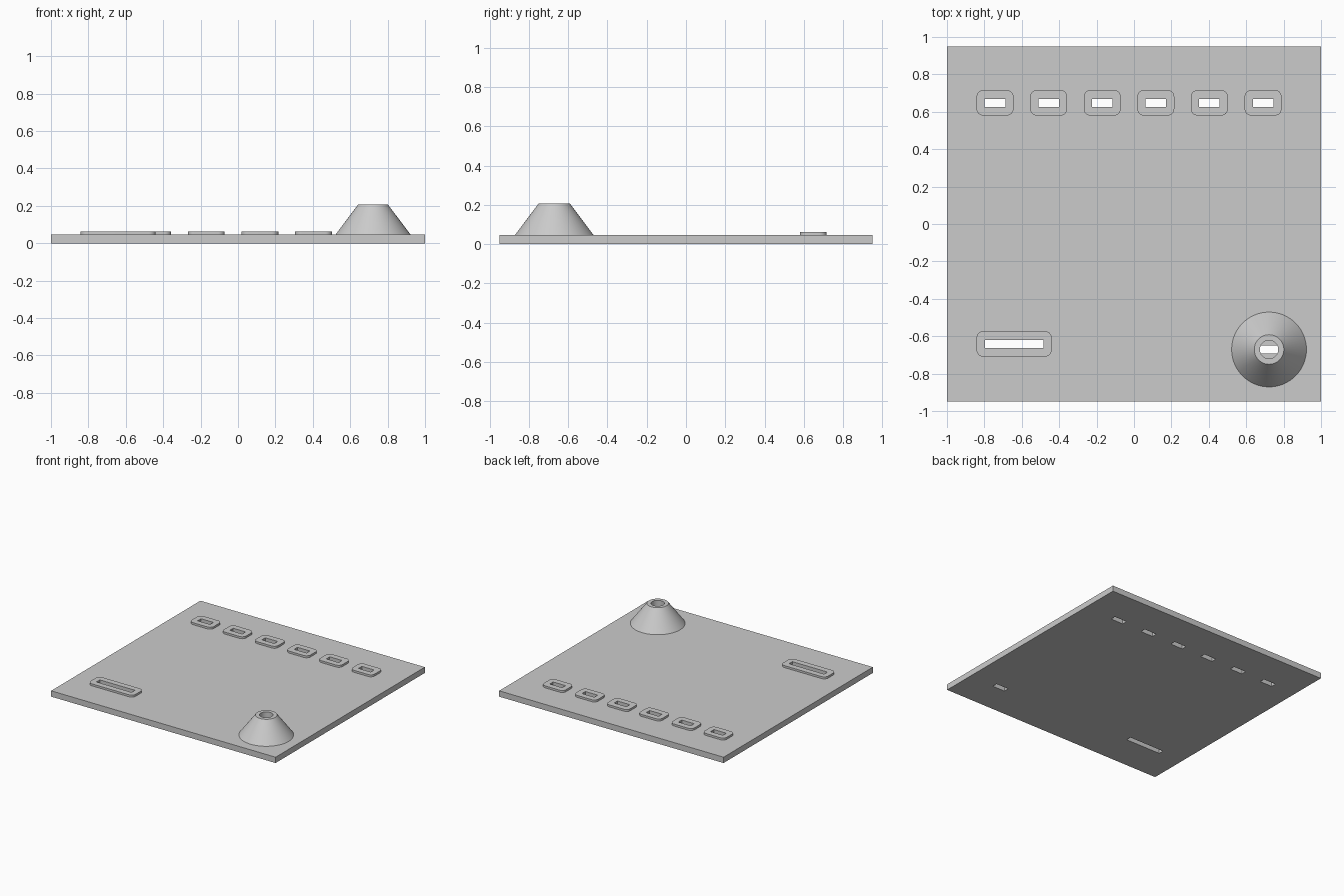
import bpy, bmesh, math

if "Cube" in bpy.data.objects:
    bpy.data.objects.remove(bpy.data.objects["Cube"], do_unlink=True)

grey = bpy.data.materials.new("light_grey")
grey.use_nodes = True
grey.diffuse_color = (0.6, 0.6, 0.6, 1)
grey.node_tree.nodes["Principled BSDF"].inputs["Base Color"].default_value = (0.6, 0.6, 0.6, 1)

PLATE_TOP, PAD_TOP = 0.047, 0.063
SLOT_H, PAD_H = 0.043, 0.136


def rectangle(cx, cy, w, h, radius=0, steps=8):
    """Outline of a rectangle, with rounded corners if radius is set."""
    points = []
    for i, (sx, sy) in enumerate([(1, 1), (-1, 1), (-1, -1), (1, -1)]):
        x, y = cx + sx * (w / 2 - radius), cy + sy * (h / 2 - radius)
        if not radius:
            points.append((x, y))
            continue
        for k in range(steps + 1):
            a = (i + k / steps) * math.pi / 2
            points.append((x + radius * math.cos(a), y + radius * math.sin(a)))
    return points


def finish(obj):
    """Set the colour and keep hard edges sharp."""
    obj.data.materials.clear()
    obj.data.materials.append(grey)
    bpy.ops.object.select_all(action='DESELECT')
    obj.select_set(True)
    bpy.context.view_layer.objects.active = obj
    bpy.ops.object.shade_smooth_by_angle(angle=math.radians(30))


def slab(name, outlines, bottom, top):
    """Extrude the first outline, with the other outlines as holes."""
    curve = bpy.data.curves.new(name, 'CURVE')
    curve.dimensions = '2D'
    curve.fill_mode = 'BOTH'
    curve.extrude = (top - bottom) / 2
    for outline in outlines:
        spline = curve.splines.new('POLY')
        spline.points.add(len(outline) - 1)
        for p, (x, y) in zip(spline.points, outline):
            p.co = (x, y, (bottom + top) / 2, 1)
        spline.use_cyclic_u = True
    obj = bpy.data.objects.new(name, curve)
    obj.location.z = (bottom + top) / 2
    for spline in curve.splines:
        for p in spline.points:
            p.co.z = 0
    bpy.context.collection.objects.link(obj)
    bpy.ops.object.select_all(action='DESELECT')
    obj.select_set(True)
    bpy.context.view_layer.objects.active = obj
    bpy.ops.object.convert(target='MESH')
    obj = bpy.context.view_layer.objects.active
    bm = bmesh.new()
    bm.from_mesh(obj.data)
    bmesh.ops.remove_doubles(bm, verts=bm.verts, dist=0.0001)
    bmesh.ops.recalc_face_normals(bm, faces=bm.faces)
    bm.to_mesh(obj.data)
    bm.free()
    finish(obj)


# Raised rims: a row of six small ones at the back, a long one at the front
slots = []
rims = [(f"small_rim_{i + 1}", -0.743 + i * 0.2866, 0.648, 0.197, 0.11) for i in range(6)]
rims.append(("long_rim", -0.641, -0.641, 0.401, 0.313))
for name, x, y, rim_w, slot_w in rims:
    slot = rectangle(x, y, slot_w, SLOT_H)
    slots.append(slot)
    slab(name, [rectangle(x, y, rim_w, PAD_H, 0.035), slot], PLATE_TOP, PAD_TOP)

# Base plate with all slots cut through
CONE_X, CONE_Y = 0.722, -0.671
slots.append(rectangle(CONE_X, CONE_Y, 0.11, SLOT_H))
slab("base_plate", [rectangle(0, 0, 2, 1.9)] + slots, 0, PLATE_TOP)

# Hollow cone boss, revolved from its profile
bm = bmesh.new()
profile = [(0.2, PLATE_TOP), (0.079, 0.208), (0.049, 0.208), (0.049, PLATE_TOP)]
verts = [bm.verts.new((r, 0, z)) for r, z in profile]
edges = [bm.edges.new((a, b)) for a, b in zip(verts, verts[1:])]
bmesh.ops.spin(bm, geom=verts + edges, cent=(0, 0, 0), axis=(0, 0, 1),
               angle=math.tau, steps=64, use_merge=True)
bmesh.ops.remove_doubles(bm, verts=bm.verts, dist=0.0001)
bmesh.ops.recalc_face_normals(bm, faces=bm.faces)
# The open bottom can confuse the winding, so check the sloped wall points out
wall = max(bm.faces, key=lambda f: f.calc_area())
if wall.normal.z < 0:
    bmesh.ops.reverse_faces(bm, faces=bm.faces)
mesh = bpy.data.meshes.new("cone_boss")
bm.to_mesh(mesh)
bm.free()
cone = bpy.data.objects.new("cone_boss", mesh)
cone.location = (CONE_X, CONE_Y, 0)
bpy.context.collection.objects.link(cone)
finish(cone)
